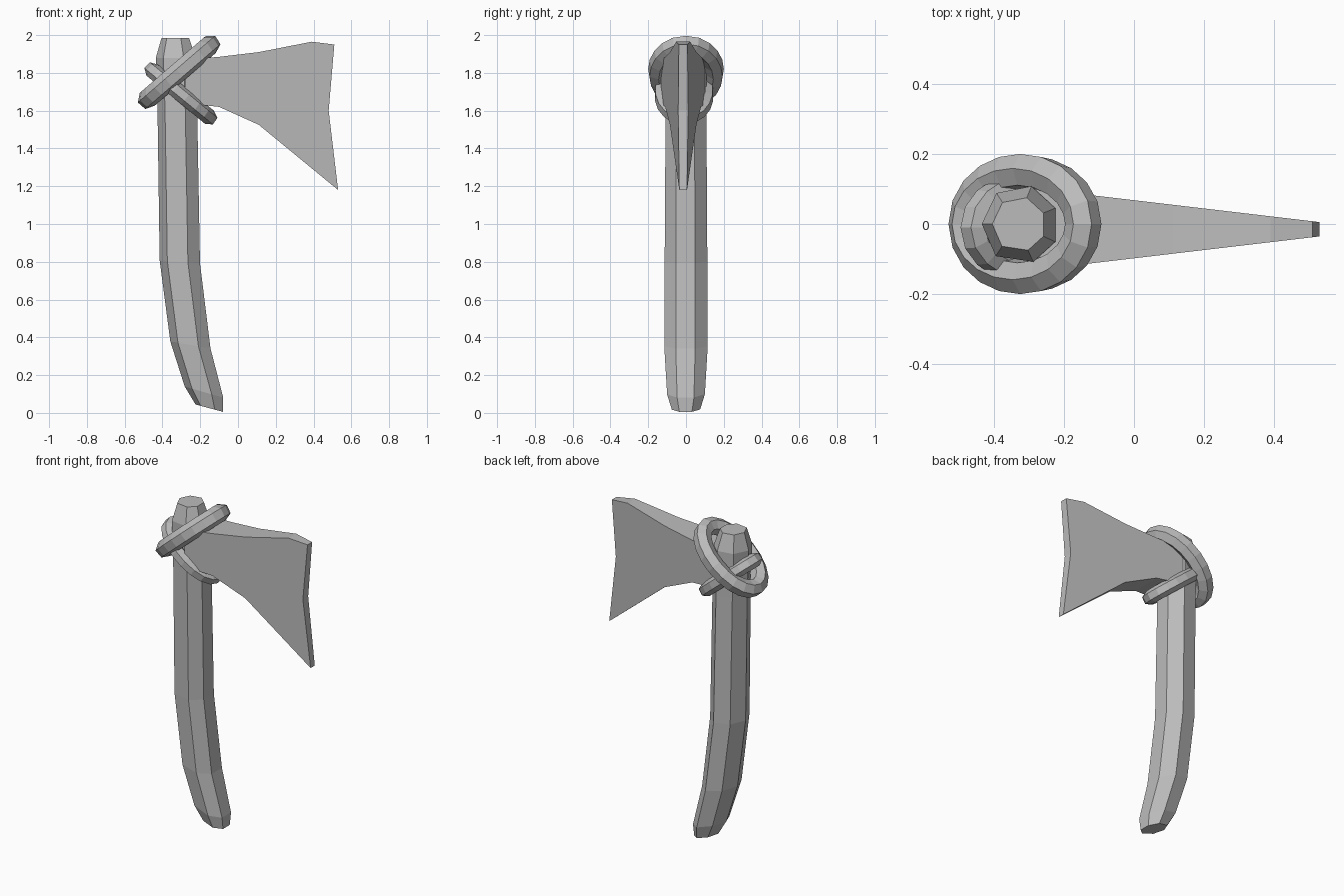
import bpy, bmesh
from math import sin, cos, pi, radians
from mathutils import Vector, Matrix

if "Cube" in bpy.data.objects:
    bpy.data.objects.remove(bpy.data.objects["Cube"], do_unlink=True)

grey = bpy.data.materials.new("stone grey")
grey.use_nodes = True
colour = (0.5, 0.5, 0.5, 1)
grey.diffuse_color = colour
grey.node_tree.nodes["Principled BSDF"].inputs["Base Color"].default_value = colour


def add_object(name, data):
    obj = bpy.data.objects.new(name, data)
    bpy.context.collection.objects.link(obj)
    data.materials.append(grey)
    return obj


def loft(name, rings):
    """Skin a list of equal-length point rings and cap both ends."""
    bm = bmesh.new()
    loops = [[bm.verts.new(p) for p in ring] for ring in rings]
    n = len(loops[0])
    for a, b in zip(loops, loops[1:]):
        for i in range(n):
            j = (i + 1) % n
            bm.faces.new((a[i], a[j], b[j], b[i]))
    bm.faces.new(loops[0])
    bm.faces.new(loops[-1])
    bmesh.ops.recalc_face_normals(bm, faces=bm.faces)
    mesh = bpy.data.meshes.new(name)
    bm.to_mesh(mesh)
    bm.free()
    return add_object(name, mesh)


# Handle: seven-sided rough section swept along a bent line
section = [(1, -.47), (1, .42), (.35, 1), (-.6, .82), (-1, 0), (-.62, -.85), (.4, -1)]
# centre x, centre z, half width x, half width y, tilt in degrees
stations = [(-.152, .025, .075, .075, -15), (-.18, .11, .106, .1, -16),
            (-.252, .36, .108, .115, -10), (-.308, .8, .107, .113, -4),
            (-.321, 1.6, .105, .108, 0), (-.33, 1.88, .105, .108, 0),
            (-.332, 1.985, .073, .075, 0)]
rings = []
for cx, cz, rx, ry, tilt in stations:
    turn = Matrix.Rotation(radians(-tilt), 3, 'Y')
    rings.append([turn @ Vector((u * rx, v * ry, 0)) + Vector((cx, 0, cz))
                  for u, v in section])
loft("handle", rings)

# Blade: flared outline, tapering in thickness toward the cutting edge
outline = [(-.28, 1.87), (-.1, 1.885), (.11, 1.91), (.39, 1.965), (.51, 1.95),
           (.48, 1.6), (.53, 1.18), (.11, 1.525), (-.1, 1.62), (-.28, 1.64)]
sides = []
for side in (-1, 1):
    sides.append([(x, -.015 + side * (.083 - .118 * x), z) for x, z in outline])
loft("blade", sides)


# Bindings: two tilted loops crossing around the handle
def binding(name, centre, half, rise, radius, segments):
    curve = bpy.data.curves.new(name, 'CURVE')
    curve.dimensions = '3D'
    curve.bevel_depth = radius
    curve.bevel_resolution = 1
    spline = curve.splines.new('POLY')
    spline.points.add(segments - 1)
    for i, point in enumerate(spline.points):
        a = 2 * pi * i / segments
        point.co = (centre[0] + half[0] * cos(a), centre[1] + half[1] * sin(a),
                    centre[2] + rise * cos(a), 1)
    spline.use_cyclic_u = True
    spline.use_smooth = False
    return add_object(name, curve)


binding("upper_binding", (-.313, 0, 1.805), (.168, .152), .145, .052, 20)
binding("lower_binding", (-.303, -.01, 1.69), (.152, .118), -.125, .042, 18)
